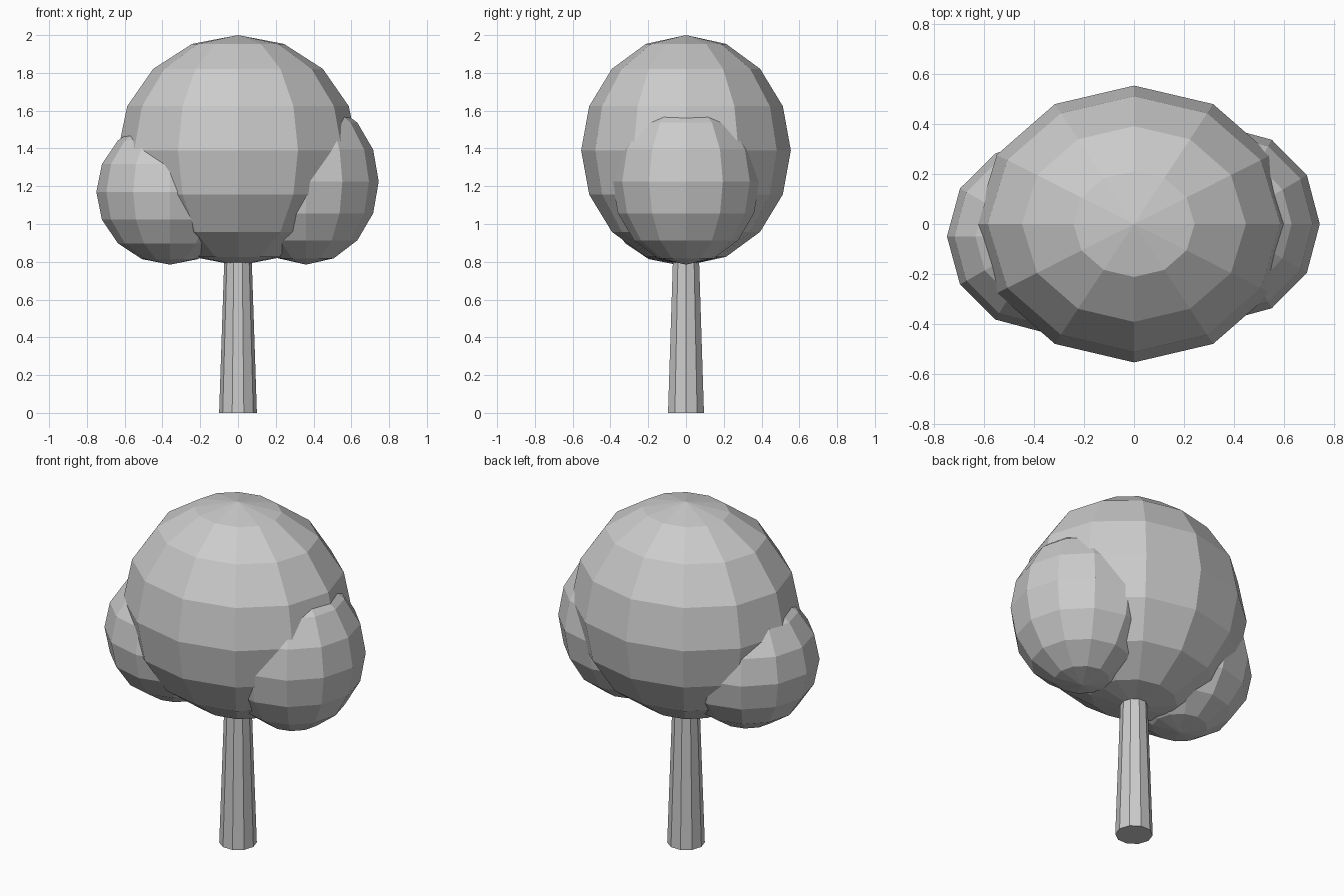
import bpy
import bmesh
from mathutils import Matrix, Vector

cube = bpy.data.objects.get("Cube")
if cube:
    bpy.data.objects.remove(cube, do_unlink=True)

# One plain grey for the whole tree
grey = bpy.data.materials.new("plain grey")
grey.use_nodes = True
grey.diffuse_color = (0.6, 0.6, 0.6, 1)
grey.node_tree.nodes["Principled BSDF"].inputs["Base Color"].default_value = grey.diffuse_color


def finish(name, bm):
    """Turn a bmesh into a flat-shaded grey object."""
    mesh = bpy.data.meshes.new(name)
    bm.to_mesh(mesh)
    bm.free()
    mesh.materials.append(grey)
    obj = bpy.data.objects.new(name, mesh)
    bpy.context.collection.objects.link(obj)
    return obj


def foliage(name, centre, radii):
    """Faceted ellipsoid of leaves."""
    bm = bmesh.new()
    shape = Matrix.Translation(centre) @ Matrix.Diagonal(Vector(radii)).to_4x4()
    bmesh.ops.create_uvsphere(bm, u_segments=12, v_segments=8, radius=1, matrix=shape)
    return finish(name, bm)


# Tapered trunk, its top hidden in the crown
trunk_height = 0.95
bm = bmesh.new()
bmesh.ops.create_cone(bm, cap_ends=True, segments=10, radius1=0.1, radius2=0.068,
                      depth=trunk_height,
                      matrix=Matrix.Translation((0, 0, trunk_height / 2))
                      @ Matrix.Rotation(1.5708, 4, "Z"))
finish("trunk", bm)

# Large crown with a smaller clump on each side
foliage("crown", (0, 0, 1.39), (0.635, 0.555, 0.61))
foliage("right_clump", (-0.36, -0.05, 1.17), (0.39, 0.385, 0.385))
foliage("left_clump", (0.36, 0, 1.225), (0.385, 0.39, 0.44))
